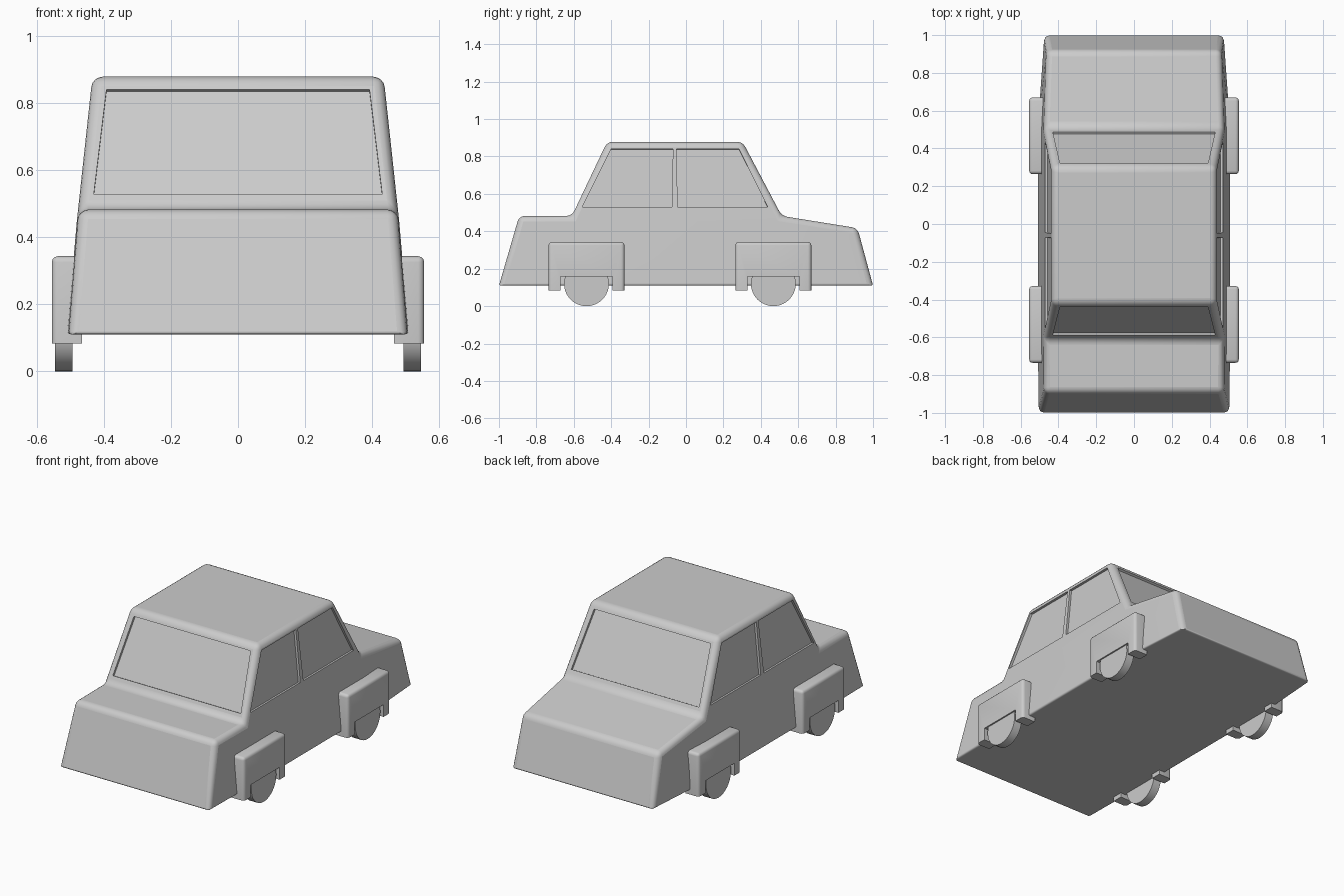
import bpy, bmesh
from math import radians
from mathutils import Vector, Matrix

if "Cube" in bpy.data.objects:
    bpy.data.objects.remove(bpy.data.objects["Cube"])


def make_object(name, bm):
    bmesh.ops.recalc_face_normals(bm, faces=bm.faces[:])
    me = bpy.data.meshes.new(name)
    bm.to_mesh(me)
    bm.free()
    ob = bpy.data.objects.new(name, me)
    bpy.context.collection.objects.link(ob)
    return ob


def smooth(ob, angle=35):
    bpy.ops.object.select_all(action='DESELECT')
    bpy.context.view_layer.objects.active = ob
    ob.select_set(True)
    bpy.ops.object.shade_smooth_by_angle(angle=radians(angle))


def mirror_x(ob):
    ob.modifiers.new("mirror", 'MIRROR').use_axis[0] = True


# Body shell: (y, z, half width) stations along the bottom, belt line and roof
bottom = [(-1, .11, .505), (-.61, .11, .51), (.51, .11, .51), (1, .11, .475)]
belt = [(-.892, .482, .475), (-.61, .482, .477), (.512, .482, .477), (.917, .417, .463)]
roof = [(-.422, .878, .434), (.303, .878, .434)]
bm = bmesh.new()
pairs = [(bm.verts.new((-w, y, z)), bm.verts.new((w, y, z)))
         for y, z, w in bottom + belt + roof]
loop = [0, 1, 2, 3, 7, 6, 9, 8, 5, 4]
for a, b in zip(loop, loop[1:] + loop[:1]):
    bm.faces.new((pairs[a][0], pairs[b][0], pairs[b][1], pairs[a][1]))
for side in (0, 1):
    for q in [(0, 1, 5, 4), (1, 2, 6, 5), (2, 3, 7, 6), (5, 6, 9, 8)]:
        bm.faces.new([pairs[i][side] for i in q])
bmesh.ops.recalc_face_normals(bm, faces=bm.faces[:])
weight = bm.edges.layers.float.new("bevel_weight_edge")
for e in bm.edges:
    if e.calc_face_angle() > .25:
        e[weight] = .35 if all(v.co.z < .12 for v in e.verts) else 1
body = make_object("car_body", bm)
bev = body.modifiers.new("rounded_edges", 'BEVEL')
bev.limit_method, bev.width, bev.segments = 'WEIGHT', .03, 4

# Window recesses: each a four-cornered slab straddling the shell surface
DEPTH = .014


def screen_point(x, z, base, top):
    t = (z - .482) / .396
    return Vector((x, base + (top - base) * t, z))


def side_point(y, z):
    return Vector((.477 - .043 * (z - .482) / .396, y, z))


windows = []
for base, top in [(-.61, -.422), (.512, .303)]:
    windows.append([screen_point(x, z, base, top) for x, z in
                    [(-.43, .527), (.43, .527), (.392, .84), (-.392, .84)]])
for pane in ([(-.555, .53), (-.075, .53), (-.07, .84), (-.4, .84)],
             [(-.045, .53), (.437, .53), (.283, .84), (-.05, .84)]):
    pts = [side_point(y, z) for y, z in pane]
    windows += [pts, [Vector((-p.x, p.y, p.z)) for p in pts]]
bm = bmesh.new()
for pts in windows:
    n = (pts[1] - pts[0]).cross(pts[3] - pts[0]).normalized()
    if n.z < 0:
        n = -n
    inner = [bm.verts.new(p - n * DEPTH) for p in pts]
    outer = [bm.verts.new(p + n * .02) for p in pts]
    bm.faces.new(inner)
    bm.faces.new(outer)
    for i in range(4):
        j = (i + 1) % 4
        bm.faces.new((inner[i], inner[j], outer[j], outer[i]))
cutter = make_object("window_cutter", bm)
cutter.hide_render = True
cutter.display_type = 'WIRE'
smooth(body, 30)
cut = body.modifiers.new("window_recesses", 'BOOLEAN')
cut.operation, cut.solver, cut.object = 'DIFFERENCE', 'EXACT', cutter
# apply the shaping so the cutter can go
bpy.ops.object.select_all(action='DESELECT')
bpy.context.view_layer.objects.active = body
body.select_set(True)
for name in ("rounded_edges", "window_recesses"):
    bpy.ops.object.modifier_apply(modifier=name)
bpy.data.objects.remove(cutter)
smooth(body, 30)

# Wheel guards (arch blocks with a slot below) and wheels
arch = [(-.203, .083), (-.203, .343), (.203, .343), (.203, .083),
        (.139, .083), (.139, .158), (-.139, .158), (-.139, .083)]
for label, yc in (("front", -.532), ("rear", .467)):
    bm = bmesh.new()
    face = bm.faces.new([bm.verts.new((.465, yc + y, z)) for y, z in arch])
    ext = bmesh.ops.extrude_face_region(bm, geom=[face], use_keep_orig=True)
    bmesh.ops.translate(bm, vec=(.09, 0, 0),
                        verts=[g for g in ext["geom"] if isinstance(g, bmesh.types.BMVert)])
    bmesh.ops.recalc_face_normals(bm, faces=bm.faces[:])

    def top_or_side(e):
        on_rim = all(abs(v.co.y - yc) > .2 or v.co.z > .3 for v in e.verts)
        return on_rim and (max(v.co.z for v in e.verts) > .3) and max(v.co.x for v in e.verts) > .5

    bmesh.ops.bevel(bm, geom=[e for e in bm.edges if top_or_side(e)], offset=.018,
                    segments=3, profile=.5, affect='EDGES')
    guard = make_object(label + "_wheel_guards", bm)
    mirror_x(guard)
    smooth(guard)

    bm = bmesh.new()
    bmesh.ops.create_cone(bm, cap_ends=True, segments=40, radius1=.12, radius2=.12, depth=.052,
                          matrix=Matrix.Translation((.52, yc, .12)) @ Matrix.Rotation(radians(90), 4, 'Y'))
    wheel = make_object(label + "_wheels", bm)
    mirror_x(wheel)
    smooth(wheel)
